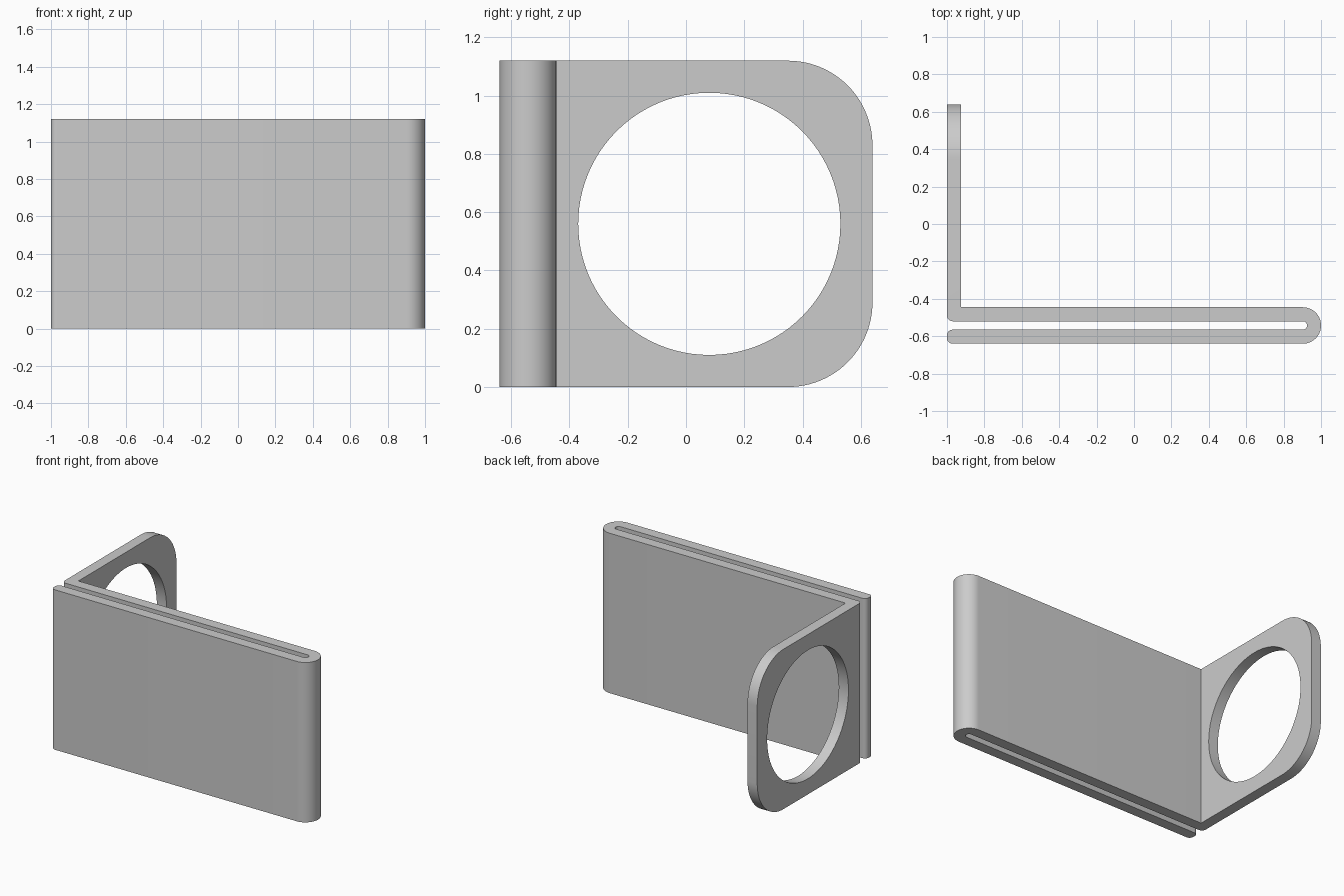
import bpy, bmesh
from math import sin, cos, radians
from mathutils import Matrix

cube = bpy.data.objects.get("Cube")
if cube:
    bpy.data.objects.remove(cube, do_unlink=True)

HEIGHT = 1.12
T = 0.075            # sheet thickness
FRONT, BACK = -0.64, -0.445   # outer faces of the folded pair
MID = (FRONT + BACK) / 2
BEND_R = (BACK - FRONT) / 2   # outer radius of the fold
BEND_X = 1 - BEND_R
EDGE_R = 0.03        # small rounding on the sheet ends
CORNER_R = 0.29      # large rounding on the ring plate
HOLE_Y, HOLE_R = 0.08, 0.45

grey = bpy.data.materials.new("light grey")
grey.use_nodes = True
colour = (0.6, 0.6, 0.6, 1)
grey.diffuse_color = colour
grey.node_tree.nodes["Principled BSDF"].inputs["Base Color"].default_value = colour


def arc(cx, cy, r, start, end, steps):
    angles = [radians(start + (end - start) * i / steps) for i in range(steps + 1)]
    return [(cx + r * cos(a), cy + r * sin(a)) for a in angles]


def add_object(name, bm):
    mesh = bpy.data.meshes.new(name)
    bm.to_mesh(mesh)
    bm.free()
    obj = bpy.data.objects.new(name, mesh)
    bpy.context.collection.objects.link(obj)
    mesh.materials.append(grey)
    return obj


# Folded sheet outline seen from above, counter-clockwise
left = -1 + EDGE_R
outline = arc(left, FRONT + EDGE_R, EDGE_R, 180, 270, 8)
outline += arc(BEND_X, MID, BEND_R, -90, 90, 32)
outline += [(-1 + T, BACK), (-1 + T, -FRONT), (-1, -FRONT)]
outline += arc(left, BACK - T + EDGE_R, EDGE_R, 180, 270, 8)
outline += arc(BEND_X, MID, BEND_R - T, 90, -90, 24)
outline += arc(left, FRONT + T - EDGE_R, EDGE_R, 90, 180, 8)

bm = bmesh.new()
base = bm.faces.new([bm.verts.new((x, y, 0)) for x, y in outline])
top = bmesh.ops.extrude_face_region(bm, geom=[base])
bmesh.ops.translate(bm, vec=(0, 0, HEIGHT),
                    verts=[v for v in top["geom"] if isinstance(v, bmesh.types.BMVert)])
bmesh.ops.recalc_face_normals(bm, faces=bm.faces)

# Round the two free corners of the ring plate
far_edges = [e for e in bm.edges
             if all(v.co.y > -FRONT - 0.001 for v in e.verts)
             and abs(e.verts[0].co.z - e.verts[1].co.z) < 0.001]
bmesh.ops.bevel(bm, geom=far_edges, offset=CORNER_R, segments=24, profile=0.5,
                affect='EDGES')
bracket = add_object("folded_bracket", bm)

# Round opening through the ring plate
bm = bmesh.new()
bmesh.ops.create_cone(bm, cap_ends=True, segments=96, radius1=HOLE_R, radius2=HOLE_R,
                      depth=0.4,
                      matrix=Matrix.Translation((-1 + T / 2, HOLE_Y, HEIGHT / 2))
                      @ Matrix.Rotation(radians(90), 4, 'Y'))
cutter = add_object("hole_cutter", bm)

bpy.ops.object.select_all(action='DESELECT')
bracket.select_set(True)
bpy.context.view_layer.objects.active = bracket
cut = bracket.modifiers.new("round_hole", 'BOOLEAN')
cut.operation = 'DIFFERENCE'
cut.solver = 'EXACT'
cut.object = cutter
bpy.ops.object.modifier_apply(modifier=cut.name)
bpy.data.objects.remove(cutter, do_unlink=True)
bpy.ops.object.shade_smooth_by_angle(angle=radians(30))
